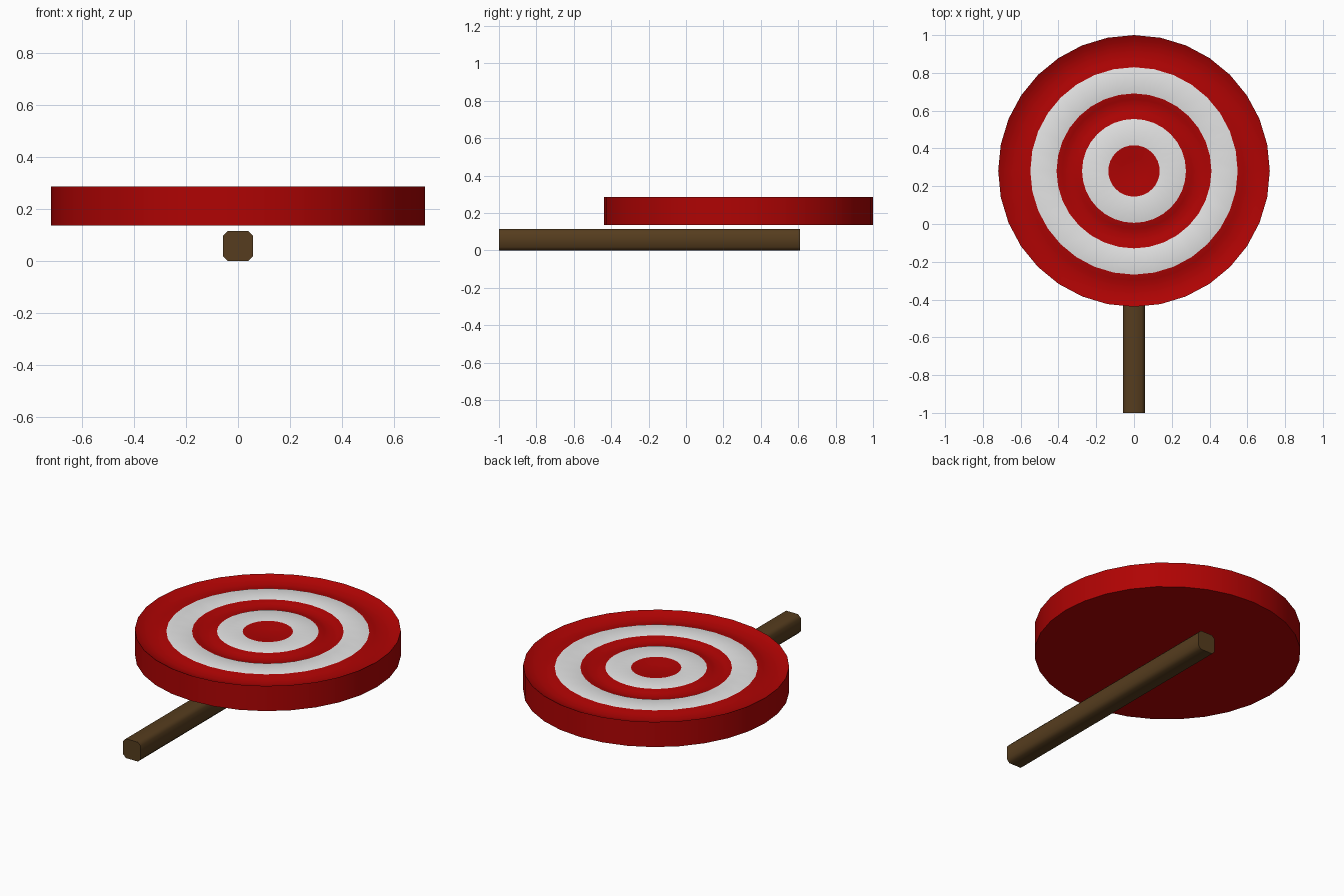
import bpy, bmesh, math

if "Cube" in bpy.data.objects:
    bpy.data.objects.remove(bpy.data.objects["Cube"])


def material(name, rgb):
    m = bpy.data.materials.new(name)
    m.diffuse_color = (*rgb, 1)
    m.use_nodes = True
    m.node_tree.nodes["Principled BSDF"].inputs["Base Color"].default_value = m.diffuse_color
    return m


red = material("red paint", (0.43, 0.001, 0.001))
white = material("white paint", (0.78, 0.78, 0.78))
brown = material("brown wood", (0.092, 0.046, 0.013))


def finish(name, bm, mats, angle):
    bmesh.ops.recalc_face_normals(bm, faces=bm.faces)
    me = bpy.data.meshes.new(name)
    bm.to_mesh(me)
    bm.free()
    ob = bpy.data.objects.new(name, me)
    bpy.context.collection.objects.link(ob)
    for m in mats:
        me.materials.append(m)
    bpy.ops.object.select_all(action='DESELECT')
    ob.select_set(True)
    bpy.context.view_layer.objects.active = ob
    bpy.ops.object.shade_smooth_by_angle(angle=math.radians(angle))
    return ob


# Target disc: concentric loops from the underside, up the rim, into the centre;
# the red rings are shallow grooves between flat white rings
SIDES, CY = 32, 0.281
BOTTOM, TOP = 0.136, 0.286
FLAT, GROOVE = TOP - 0.01, TOP - 0.028
# radius, height, colour of the band leading to the next loop
profile = [(0.719, BOTTOM, 0), (0.719, TOP, 0), (0.69, TOP - 0.016, 0),
           (0.635, GROOVE, 0), (0.58, GROOVE + 0.007, 0),
           (0.549, FLAT, 1), (0.41, FLAT, 0),
           (0.38, GROOVE + 0.006, 0), (0.343, GROOVE, 0), (0.306, GROOVE + 0.006, 0),
           (0.275, FLAT, 1), (0.136, FLAT, 0), (0.07, FLAT - 0.012, 0)]
bm = bmesh.new()
loops = []
for r, z, _ in profile:
    loops.append([bm.verts.new((r * math.cos(2 * math.pi * i / SIDES),
                                CY + r * math.sin(2 * math.pi * i / SIDES), z))
                  for i in range(SIDES)])
for k in range(len(loops) - 1):
    a, b = loops[k], loops[k + 1]
    for i in range(SIDES):
        j = (i + 1) % SIDES
        bm.faces.new((a[i], a[j], b[j], b[i])).material_index = profile[k][2]
bm.faces.new(loops[0][::-1])
bm.faces.new(loops[-1])
finish("target_disc", bm, [red, white], 40)

# Handle stick: square section with chamfered corners
H, C = 0.0575, 0.018
section = [(H, H - C), (H - C, H), (C - H, H), (-H, H - C),
           (-H, C - H), (C - H, -H), (H - C, -H), (H, C - H)]
bm = bmesh.new()
ends = [[bm.verts.new((x, y, z + H)) for x, z in section] for y in (-1.0, 0.61)]
for i in range(8):
    j = (i + 1) % 8
    bm.faces.new((ends[0][i], ends[0][j], ends[1][j], ends[1][i]))
for e in ends:
    bm.faces.new(e)
finish("handle_stick", bm, [brown], 50)
